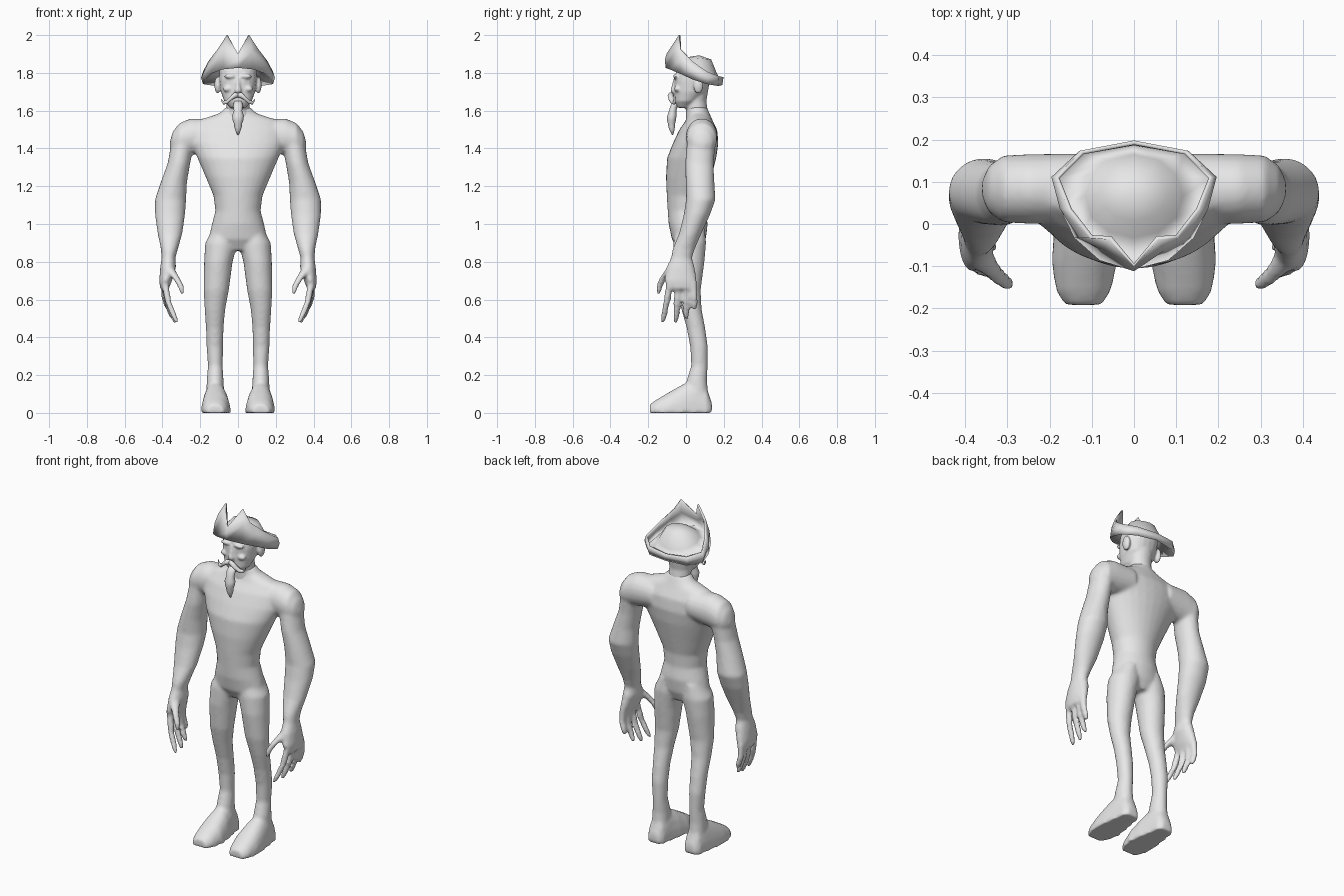
import bpy, bmesh, math
from mathutils import Matrix, Vector

grey = bpy.data.materials.new("plain_grey")
grey.diffuse_color = (0.8, 0.8, 0.8, 1)


def loft(bm, rings, axis="z", n=20, power=2.0, s=1):
    """Closed skin through ellipses (x, y, z, half_a, half_b) across the axis."""
    loops = []
    for x, y, z, a, b in rings:
        loop = []
        for i in range(n):
            t = 2 * math.pi * i / n
            c, d = math.cos(t), math.sin(t)
            u = a * math.copysign(abs(c) ** (2 / power), c)
            v = b * math.copysign(abs(d) ** (2 / power), d)
            off = {"x": (0, u, v), "y": (u, 0, v), "z": (u, v, 0)}[axis]
            loop.append(bm.verts.new((s * (x + off[0]), y + off[1], max(0, z + off[2]))))
        loops.append(loop)
    for p, q in zip(loops, loops[1:]):
        for i in range(n):
            j = (i + 1) % n
            bm.faces.new((p[i], p[j], q[j], q[i]))
    bm.faces.new(loops[0])
    bm.faces.new(loops[-1])


def span(rows):
    """Rows of (z, x, half_x, y_front, y_back) as rings."""
    return [(x, (f + b) / 2, z, h, (b - f) / 2) for z, x, h, f, b in rows]


def ball(bm, loc, size):
    bmesh.ops.create_icosphere(bm, subdivisions=3, radius=1,
                               matrix=Matrix.Translation(loc) @ Matrix.Diagonal((*size, 1)))


def finish(bm, name, voxel=0, smooth=0):
    bmesh.ops.recalc_face_normals(bm, faces=bm.faces)
    me = bpy.data.meshes.new(name)
    for f in bm.faces:
        f.smooth = True
    bm.to_mesh(me)
    bm.free()
    me.materials.append(grey)
    ob = bpy.data.objects.new(name, me)
    bpy.context.collection.objects.link(ob)
    if voxel:
        m = ob.modifiers.new("merge", "REMESH")
        m.mode, m.voxel_size, m.use_smooth_shade = "VOXEL", voxel, True
        m = ob.modifiers.new("soften", "SMOOTH")
        m.factor, m.iterations = 0.5, smooth
    return ob


# Body: torso
bm = bmesh.new()
loft(bm, span([
    (0.86, 0, .09, -.04, .08), (0.92, 0, .157, -.075, .105), (1.0, 0, .138, -.092, .115),
    (1.07, 0, .12, -.097, .105), (1.15, 0, .13, -.102, .11), (1.25, 0, .172, -.106, .135),
    (1.35, 0, .215, -.10, .16), (1.43, 0, .25, -.068, .172), (1.5, 0, .25, -.035, .165),
    (1.55, 0, .21, 0, .14), (1.585, 0, .10, .01, .125), (1.62, 0, .062, .005, .11)]), n=28)

for s in (1, -1):
    # Shoulder
    loft(bm, [(.12, .083, 1.47, .085, .085), (.25, .083, 1.462, .083, .097),
              (.31, .083, 1.445, .08, .09), (.345, .083, 1.43, .055, .06),
              (.36, .083, 1.42, .02, .02)], "x", s=s)
    # Arm and palm
    loft(bm, span([
        (1.5, .285, .04, .025, .145), (1.42, .295, .06, .003, .155),
        (1.32, .313, .06, -.005, .147), (1.22, .34, .07, -.002, .15),
        (1.13, .357, .083, 0, .157), (1.05, .36, .08, -.012, .128),
        (.95, .36, .066, -.037, .082), (.87, .363, .046, -.07, .048),
        (.82, .368, .037, -.08, .032), (.77, .37, .042, -.105, .047),
        (.70, .383, .034, -.115, .058), (.655, .39, .022, -.10, .055)]), s=s)
    # Fingers
    for y0, tip in ((-.085, (.325, -.122, .48)), (-.04, (.33, -.055, .475)),
                    (.002, (.345, .002, .495)), (.04, (.37, .046, .545))):
        base, tip = Vector((.388, y0, .69)), Vector(tip)
        mid = base.lerp(tip, .5) + Vector((.012, 0, 0))
        loft(bm, [(*base, .02, .02), (*mid, .018, .018),
                  (*mid.lerp(tip, .7), .017, .017), (*tip, .011, .011)], n=10, s=s)
    # Thumb
    loft(bm, [(.36, -.08, .76, .028, .03), (.325, -.122, .71, .021, .022),
              (.302, -.14, .67, .018, .018), (.295, -.146, .63, .011, .011)], n=10, s=s)
    # Leg
    loft(bm, span([
        (.98, .08, .05, -.05, .10), (.90, .088, .086, -.068, .107),
        (.80, .104, .076, -.068, .098), (.65, .115, .067, -.05, .078),
        (.55, .122, .055, -.025, .083), (.45, .123, .047, .003, .102),
        (.35, .123, .044, .022, .116), (.25, .12, .039, .027, .115),
        (.17, .121, .045, .003, .112), (.06, .12, .05, 0, .122)]), s=s)
    # Foot, flat underneath
    loft(bm, [(.12, -.192, 0, .045, .045), (.12, -.16, 0, .066, .068),
              (.117, -.09, 0, .079, .11), (.118, -.02, 0, .073, .15),
              (.12, .05, 0, .06, .18), (.12, .11, 0, .052, .13),
              (.12, .137, 0, .035, .055)], "y", power=2.3, s=s)
finish(bm, "body", .01, 6)

# Head: neck, skull, nose, brows, ears
bm = bmesh.new()
loft(bm, span([(1.54, 0, .085, .0, .125), (1.6, 0, .063, 0, .115), (1.65, 0, .062, -.005, .108),
               (1.72, 0, .07, 0, .12)]))
loft(bm, span([(1.615, 0, .04, -.045, .02), (1.65, 0, .073, -.06, .06), (1.7, 0, .091, -.062, .11),
               (1.76, 0, .099, -.062, .132), (1.82, 0, .1, -.05, .14), (1.85, 0, .08, -.02, .12),
               (1.865, 0, .04, .03, .09)]), power=2.3)
loft(bm, span([(1.69, 0, .014, -.072, -.04), (1.705, 0, .021, -.084, -.04),
               (1.73, 0, .014, -.077, -.04), (1.775, 0, .01, -.064, -.04)]), n=12)
for s in (1, -1):
    ball(bm, (s * .042, -.055, 1.782), (.032, .014, .012))
    ball(bm, (s * .055, -.045, 1.715), (.025, .018, .016))
    ball(bm, (s * .108, .065, 1.735), (.017, .027, .045))
finish(bm, "head", .0065, 4)

# Moustache: curled tapering halves
bm = bmesh.new()
for s in (1, -1):
    loft(bm, [(-.004, -.074, 1.683, .012, .012), (.02, -.082, 1.68, .015, .016),
              (.042, -.079, 1.662, .014, .014), (.06, -.07, 1.645, .012, .011),
              (.078, -.062, 1.642, .01, .009), (.088, -.058, 1.655, .006, .006),
              (.091, -.056, 1.668, .002, .002)], "x", n=10, s=s)
finish(bm, "moustache")

# Beard: knotted tapering goatee
bm = bmesh.new()
loft(bm, [(0, -.052, 1.65, .02, .012), (0, -.064, 1.625, .026, .02), (0, -.07, 1.60, .022, .02),
          (0, -.075, 1.572, .031, .025), (0, -.077, 1.548, .028, .024), (0, -.077, 1.53, .021, .019),
          (0, -.076, 1.515, .02, .018), (0, -.074, 1.495, .014, .013),
          (0, -.071, 1.472, .003, .003)], n=14)
finish(bm, "beard")

# Hat: crown, brim fold and turned-up rim, front to back along one half
fold = [(0, -.104, 1.83), (.08, -.083, 1.822), (.14, -.03, 1.80), (.174, .04, 1.768),
        (.183, .11, 1.745), (.12, .168, 1.735), (0, .19, 1.74)]
rim = [(0, -.098, 1.90), (.056, -.033, 2.0), (.102, -.03, 1.928), (.152, .035, 1.86),
       (.181, .11, 1.805), (.122, .17, 1.783), (0, .193, 1.777)]
base, dome = [], []
for k in range(7):
    t = math.pi * k / 6
    x, y = math.sin(t), -math.cos(t)
    base.append((.112 * x, .065 + .095 * y, 1.823 - .03 * y))
    dome.append((.075 * x, .07 + .06 * y, 1.873 - .006 * y))
bulge = [tuple((a + b) / 2 * (1.05 if i == 0 else 1) for i, (a, b) in enumerate(zip(f, r)))
         for f, r in zip(fold, rim)]
bulge[0] = (0, -.107, 1.868)

bm = bmesh.new()
rows = []
for half in (dome, base, fold, bulge, rim):
    full = list(half) + [(-x, y, z) for x, y, z in half[-2:0:-1]]
    rows.append([bm.verts.new(p) for p in full])
top = bm.verts.new((0, .07, 1.888))
for i in range(12):
    j = (i + 1) % 12
    bm.faces.new((top, rows[0][i], rows[0][j]))
    for p, q in zip(rows, rows[1:]):
        bm.faces.new((p[i], q[i], q[j], p[j]))
hat = finish(bm, "hat")
m = hat.modifiers.new("thickness", "SOLIDIFY")
m.thickness, m.offset = .01, 0
